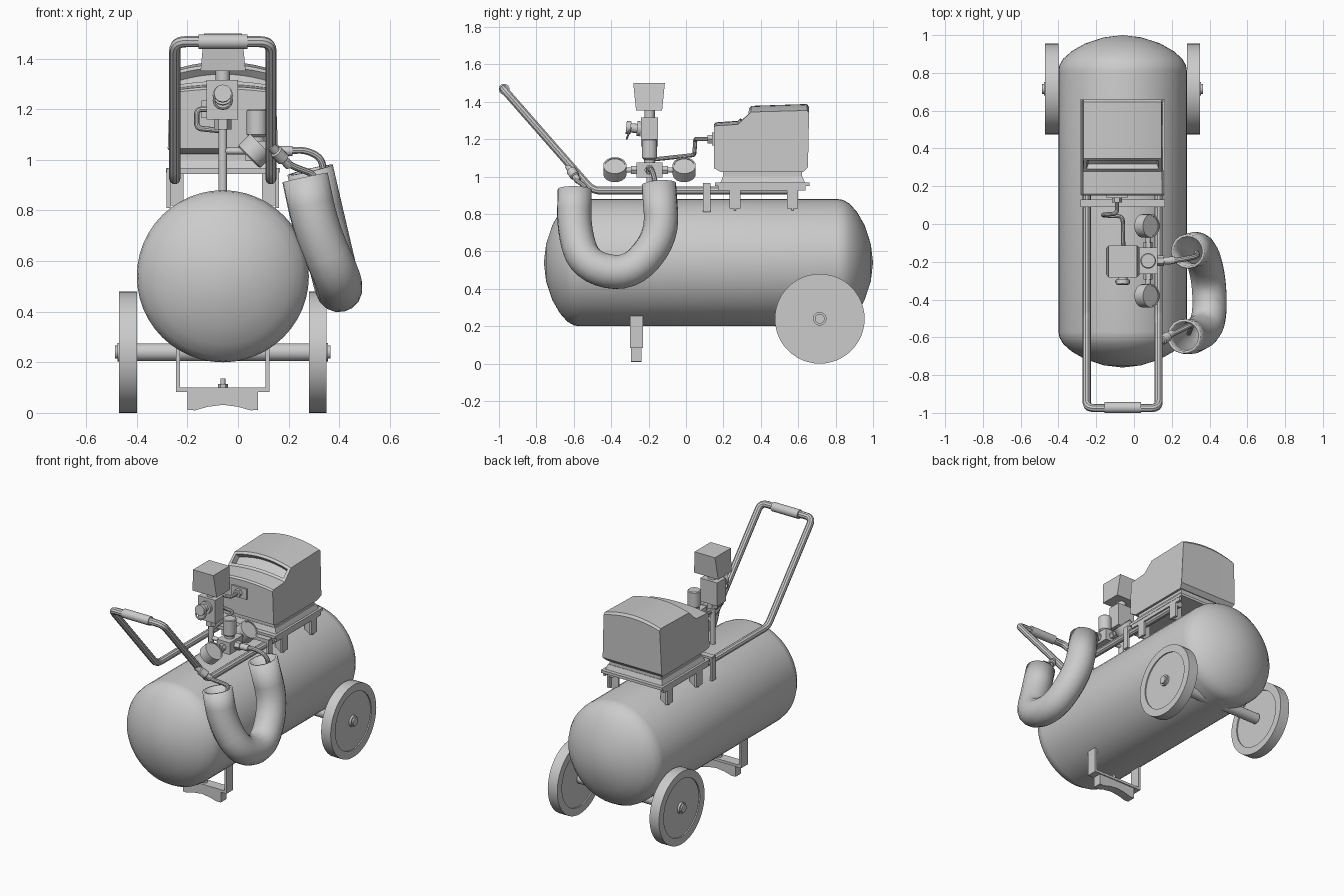
import bpy, bmesh, math
from mathutils import Vector

cube = bpy.data.objects.get("Cube")
if cube:
    bpy.data.objects.remove(cube, do_unlink=True)

grey = bpy.data.materials.new("plain grey")
grey.use_nodes = True
grey.diffuse_color = (0.6, 0.6, 0.6, 1)
grey.node_tree.nodes["Principled BSDF"].inputs["Base Color"].default_value = (0.6, 0.6, 0.6, 1)

CX = -0.06            # centre line of tank, wheels and handle
RAILS = (-0.25, 0.13)


def finish(obj, smooth=True):
    obj.data.materials.clear()
    obj.data.materials.append(grey)
    bpy.ops.object.select_all(action='DESELECT')
    obj.select_set(True)
    bpy.context.view_layer.objects.active = obj
    if obj.type == 'CURVE':
        bpy.ops.object.convert(target='MESH')
        obj = bpy.context.object
    if smooth:
        bpy.ops.object.shade_smooth_by_angle(angle=math.radians(35))
    return obj


def from_bmesh(name, bm, smooth=True):
    bmesh.ops.recalc_face_normals(bm, faces=bm.faces)
    mesh = bpy.data.meshes.new(name)
    bm.to_mesh(mesh)
    bm.free()
    obj = bpy.data.objects.new(name, mesh)
    bpy.context.collection.objects.link(obj)
    return finish(obj, smooth)


def box(name, x, y, z, top_x=0, top_y=0):
    """Box from (min, max) ranges; top_x and top_y widen its upper end."""
    bm = bmesh.new()
    bmesh.ops.create_cube(bm, size=1)
    for v in bm.verts:
        s = v.co * 2
        up = s.z > 0
        v.co = ((x[0] + x[1]) / 2 + s.x * ((x[1] - x[0]) / 2 + up * top_x),
                (y[0] + y[1]) / 2 + s.y * ((y[1] - y[0]) / 2 + up * top_y),
                z[0] if s.z < 0 else z[1])
    return from_bmesh(name, bm, False)


def lathe(name, profile, origin, axis, sides=32):
    """Turn (radius, height) points around an axis."""
    bm = bmesh.new()
    rot = Vector(axis).to_track_quat('Z', 'Y')
    rings = []
    for r, h in profile:
        rings.append([bm.verts.new(Vector(origin) + rot @ Vector((
            r * math.cos(math.tau * i / sides), r * math.sin(math.tau * i / sides), h)))
            for i in range(sides)])
    for a, b in zip(rings, rings[1:]):
        for i in range(sides):
            j = (i + 1) % sides
            bm.faces.new((a[i], a[j], b[j], b[i]))
    bm.faces.new(rings[0])
    bm.faces.new(rings[-1])
    bmesh.ops.remove_doubles(bm, verts=bm.verts, dist=0.0001)
    return from_bmesh(name, bm)


def rod(name, start, end, radius, sides=16):
    d = Vector(end) - Vector(start)
    return lathe(name, [(radius, 0), (radius, d.length)], start, d, sides)


def tube(name, points, radius, bend=0.03, caps=True, sides=3):
    """Round tube along a path with filleted corners."""
    pts = [Vector(p) for p in points]
    path = [pts[0]]
    for a, b, c in zip(pts, pts[1:], pts[2:]):
        p = b + (a - b).normalized() * min(bend, (a - b).length * 0.49)
        q = b + (c - b).normalized() * min(bend, (c - b).length * 0.49)
        for i in range(7):
            t = i / 6
            path.append(p * (1 - t) ** 2 + b * 2 * t * (1 - t) + q * t * t)
    path.append(pts[-1])
    curve = bpy.data.curves.new(name, 'CURVE')
    curve.dimensions = '3D'
    curve.bevel_depth = radius
    curve.bevel_resolution = sides
    curve.use_fill_caps = caps
    spline = curve.splines.new('POLY')
    spline.points.add(len(path) - 1)
    for sp, p in zip(spline.points, path):
        sp.co = (*p, 1)
    obj = bpy.data.objects.new(name, curve)
    bpy.context.collection.objects.link(obj)
    return finish(obj)


def extrude(name, outline, stations, place):
    """Loft a closed outline through stations; place maps (station, u, v) to a point."""
    bm = bmesh.new()
    rings = [[bm.verts.new(place(s, u, v)) for u, v in outline] for s in stations]
    n = len(outline)
    spans = [[bm.faces.new((a[i], a[(i + 1) % n], b[(i + 1) % n], b[i]))
              for i in range(n)] for a, b in zip(rings, rings[1:])]
    bm.faces.new(rings[0])
    bm.faces.new(rings[-1])
    bmesh.ops.recalc_face_normals(bm, faces=bm.faces)
    return bm, spans


# Tank with domed ends
dome = [(0, 0), (0.1, 0.012), (0.2, 0.045), (0.27, 0.085), (0.315, 0.125), (0.335, 0.16), (0.34, 0.19)]
lathe("tank", dome + [(r, 1.76 - h) for r, h in reversed(dome)], (CX, -0.76, 0.54), (0, 1, 0), 48)

# Wheels, hubs and axle
wheel = [(0.19, 0.008), (0.19, 0), (0.24, 0), (0.24, 0.07), (0.19, 0.07), (0.19, 0.062)]
for side, name in ((-1, "right"), (1, "left")):
    lathe(name + "_wheel", wheel, (CX + side * 0.34, 0.715, 0.24), (side, 0, 0), 48)
    lathe(name + "_hub", [(0.036, 0), (0.036, 0.02), (0.026, 0.02), (0.026, 0.03)],
          (CX + side * 0.396, 0.715, 0.24), (side, 0, 0), 24)
rod("axle", (CX - 0.34, 0.715, 0.24), (CX + 0.34, 0.715, 0.24), 0.035, 24)

# Front foot: bracket, rubber pad with a hollow underside, bolt
box("foot_bracket_base", (-0.245, 0.125), (-0.3, -0.23), (0.083, 0.1))
for x in (-0.237, 0.117):
    box("foot_bracket_side", (x - 0.008, x + 0.008), (-0.3, -0.23), (0.083, 0.26))
pad = [(-0.2, 0.083), (-0.2, 0.012), (-0.17, 0.01), (-0.12, 0.024), (-0.06, 0.032),
       (0, 0.024), (0.05, 0.01), (0.08, 0.012), (0.08, 0.083)]
bm, _ = extrude("foot_pad", pad, (-0.295, -0.237), lambda s, u, v: (u, s, v))
from_bmesh("foot_pad", bm)
rod("foot_bolt_head", (CX, -0.265, 0.1), (CX, -0.265, 0.115), 0.02, 6)
rod("foot_bolt", (CX, -0.265, 0.1), (CX, -0.265, 0.135), 0.01, 12)

# Push handle with grip
l, r = RAILS
tube("handle", [(l, 0.6, 0.925), (l, -0.5, 0.925), (l, -0.975, 1.467), (r, -0.975, 1.467),
                (r, -0.5, 0.925), (r, 0.6, 0.925)], 0.022, 0.045)
rod("handle_grip", (CX - 0.097, -0.972, 1.467), (CX + 0.097, -0.972, 1.467), 0.029, 24)

# Straps and legs tying the rails and the pump to the tank
box("rail_strap", (-0.28, 0.16), (0.09, 0.13), (0.945, 0.967))
for s in (-1, 1):
    x = CX + s * 0.215
    rng = (x - 0.008, x + 0.008)
    box("rail_strap_leg", rng, (0.09, 0.13), (0.81, 0.96))
    for y in (0.262, 0.57):
        box("pump_leg", rng, (y - 0.03, y + 0.03), (0.83, 0.96))
        box("pump_leg_web", sorted((x, x - s * 0.06)), (y - 0.006, y + 0.006), (0.82, 0.95))
    box("pump_rail", rng, (0.17, 0.64), (0.925, 0.96))

# Pump base plates
box("pump_base_plate", (-0.285, 0.165), (0.155, 0.66), (0.95, 0.968))
box("pump_plinth", (-0.27, 0.15), (0.185, 0.635), (0.968, 1.0), -0.012, -0.012)
box("pump_neck", (-0.25, 0.13), (0.2, 0.62), (1.0, 1.03))

# Pump hood: side outline lofted across with an arched roof and a recessed slot
hood = [(0.187, 1.024), (0.15, 1.045), (0.15, 1.28), (0.16, 1.29), (0.278, 1.298), (0.348, 1.378),
        (0.647, 1.388), (0.658, 1.372), (0.652, 1.05), (0.626, 1.024)]


def hood_point(t, y, z):
    rise = max(0, (z - 1.04) / 0.35)
    edge = 0.205 if z < 1.03 else 0.218 - 0.012 * rise
    return (CX + t * edge, y, z - 0.035 * t * t * rise ** 2)


bm, spans = extrude("pump_hood", hood, [i / 5 - 1 for i in range(11)], hood_point)
slope = [span[4] for span in spans]
bmesh.ops.inset_region(bm, faces=slope, thickness=0.018, use_even_offset=True)
bmesh.ops.inset_region(bm, faces=slope, thickness=0.004, depth=-0.035)
from_bmesh("pump_hood", bm)

# Pressure switch on its riser pipe
PX, PY = CX, -0.195
rod("riser_pipe", (PX, PY, 0.85), (PX, PY, 1.17), 0.017)
rod("riser_nut", (PX, PY, 1.12), (PX, PY, 1.16), 0.034, 6)
box("switch_body", (-0.125, 0.0), (PY - 0.045, PY + 0.045), (1.16, 1.315))
rod("switch_neck", (PX, PY, 1.31), (PX, PY, 1.36), 0.028)
box("switch_cover", (-0.148, 0.03), (-0.267, -0.128), (1.352, 1.5), -0.014, 0.015)

# Relief valve with pull ring
lathe("relief_valve", [(0.04, 0), (0.04, 0.022), (0.025, 0.022), (0.025, 0.055), (0.035, 0.055), (0.035, 0.08)],
      (PX, -0.24, 1.255), (0, -1, 0.1), 12)
bpy.ops.mesh.primitive_torus_add(location=(PX, -0.305, 1.235), rotation=(math.radians(70), 0, 0),
                                 major_radius=0.035, minor_radius=0.005, major_segments=24, minor_segments=8)
bpy.context.object.name = "relief_ring"
finish(bpy.context.object)

# Discharge line from the pump to the riser
tube("discharge_line", [(-0.09, 0.16, 1.2), (-0.09, 0.055, 1.2), (-0.163, 0.05, 1.2), (-0.163, 0.045, 1.125),
                        (-0.06, 0.04, 1.115), (-0.055, -0.19, 1.09)], 0.011, 0.022)
rod("discharge_fitting", (-0.09, 0.155, 1.2), (-0.09, 0.115, 1.2), 0.026, 6)
box("discharge_flange", (-0.145, -0.035), (0.138, 0.155), (1.165, 1.235))

# Regulator manifold
RX, RZ = 0.075, 1.035
box("manifold", (RX - 0.045, RX + 0.05), (PY - 0.07, PY + 0.07), (RZ - 0.04, RZ + 0.04))
lathe("regulator_knob", [(0.03, 0), (0.03, 0.02), (0.041, 0.03), (0.041, 0.125), (0.036, 0.13)],
      (RX, PY, RZ + 0.035), (0, 0, 1), 24)
rod("manifold_inlet", (PX, PY, RZ), (RX, PY, RZ), 0.013)

# Twin gauges, tilted outwards
for s in (-1, 1):
    y = PY + s * 0.185
    rod("gauge_stem", (RX, PY, RZ), (RX, y, RZ), 0.014)
    rod("gauge_nut", (RX, PY + s * 0.07, RZ), (RX, PY + s * 0.1, RZ), 0.024, 6)
    lathe("gauge", [(0.055, -0.035), (0.062, -0.03), (0.062, 0.035), (0.054, 0.035), (0.054, 0.03)],
          (RX - 0.008, y, RZ), (1, 0, 1), 24)

# Outlet fitting and lead of the air hose
rod("outlet_nut", (0.12, PY, RZ), (0.16, PY, RZ), 0.028, 6)
rod("outlet_coupler", (0.16, PY, RZ), (0.215, PY + 0.003, RZ), 0.02)
tube("hose_lead", [(0.2, PY, RZ), (0.27, PY + 0.01, RZ + 0.005), (0.34, -0.17, 1.0), (0.33, -0.15, 0.9)], 0.014, 0.05)

# Hanging hose bundle, hollow at both ends
bundle = tube("hose_bundle", [(0.265, -0.595, 0.93), (0.31, -0.6, 0.72), (0.4, -0.54, 0.52), (0.4, -0.3, 0.47),
                              (0.35, -0.125, 0.68), (0.285, -0.145, 0.96)], 0.092, 0.13, False, 6)
wall = bundle.modifiers.new("wall", 'SOLIDIFY')
wall.thickness = 0.014
wall.offset = -1

# Free end of the hose with its quick coupler
tube("hose_tail", [(0.15, -0.62, 1.04), (0.2, -0.585, 0.98), (0.31, -0.53, 0.94), (0.29, -0.58, 0.83)], 0.013, 0.04)
a, b = Vector((0.13, -0.63, 1.055)), Vector((0.205, -0.575, 0.975))
lathe("hose_coupler", [(0.018, 0), (0.018, 0.03), (0.026, 0.035), (0.026, 0.08), (0.018, 0.085), (0.018, 0.12)],
      a, b - a, 16)
